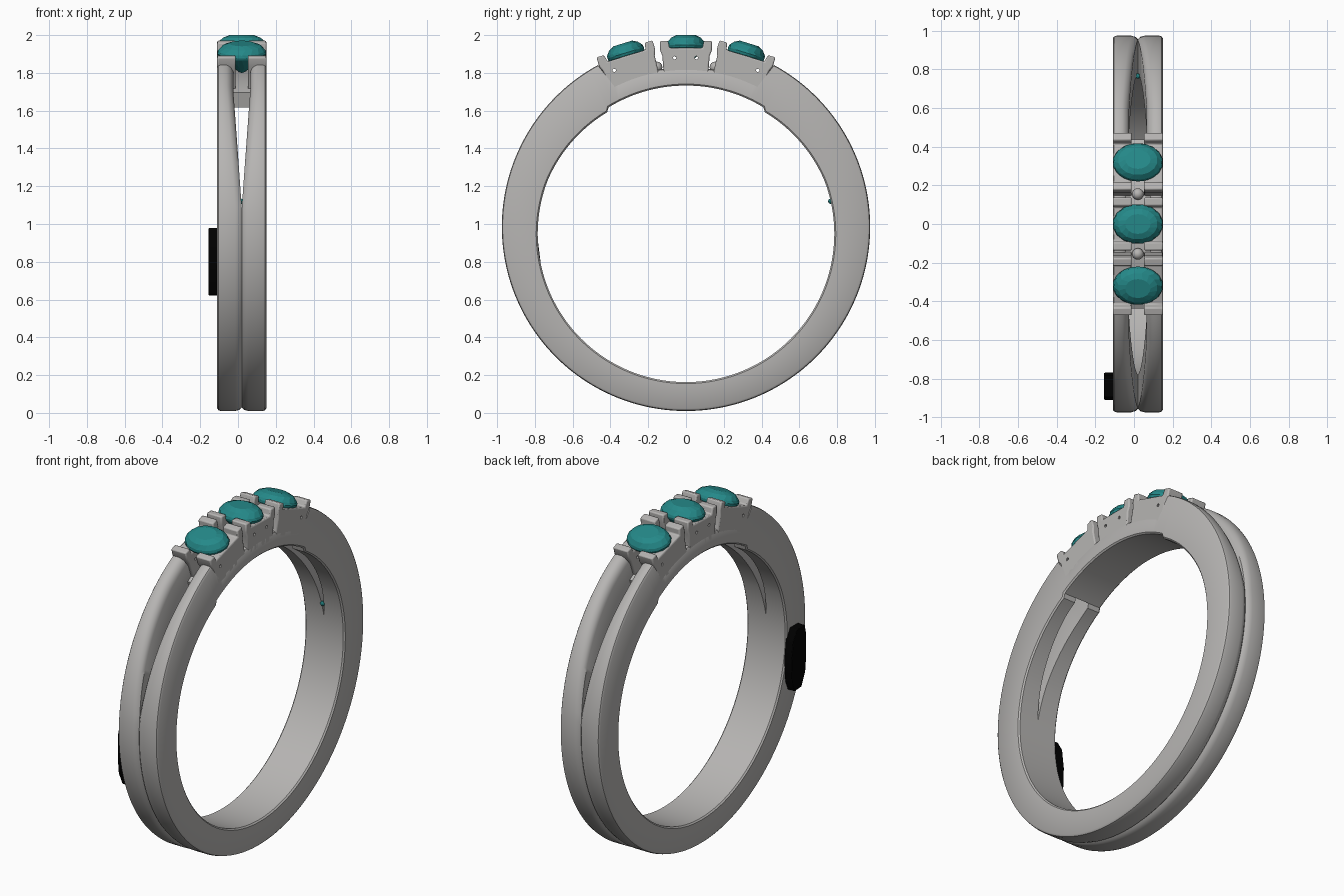
import bpy, bmesh, math
from math import sin, cos, pi

if "Cube" in bpy.data.objects:
    bpy.data.objects.remove(bpy.data.objects["Cube"])

CX = 0.02                      # ring's middle plane in x
OUT_C, OUT_R = 0.985, 0.975    # outer circle
IN_C, IN_R = 0.948, 0.785      # inner circle
TILT = math.radians(17)


def material(name, rgb):
    m = bpy.data.materials.new(name)
    m.diffuse_color = (*rgb, 1)
    m.use_nodes = True
    m.node_tree.nodes["Principled BSDF"].inputs["Base Color"].default_value = m.diffuse_color
    return m


SILVER = material("silver", (0.47, 0.46, 0.45))
TEAL = material("teal_stone", (0.018, 0.25, 0.25))
BLACK = material("black", (0.0, 0.0, 0.0))


def make(name, bm, mat, loc=(0, 0, 0), rot_x=0.0, smooth=True):
    bmesh.ops.recalc_face_normals(bm, faces=bm.faces)
    me = bpy.data.meshes.new(name)
    bm.to_mesh(me)
    bm.free()
    me.materials.append(mat)
    ob = bpy.data.objects.new(name, me)
    bpy.context.collection.objects.link(ob)
    ob.location = loc
    ob.rotation_euler.x = rot_x
    if smooth:
        bpy.ops.object.select_all(action='DESELECT')
        ob.select_set(True)
        bpy.context.view_layer.objects.active = ob
        bpy.ops.object.shade_smooth_by_angle(angle=math.radians(35))
    return ob


def loft(bm, rings, closed):
    """Skin a list of equal-length point loops."""
    vs = [[bm.verts.new(p) for p in r] for r in rings]
    n = len(vs[0])
    for i in range(len(vs) if closed else len(vs) - 1):
        a, b = vs[i], vs[(i + 1) % len(vs)]
        for j in range(n):
            k = (j + 1) % n
            bm.faces.new((a[j], a[k], b[k], b[j]))
    if not closed:
        bm.faces.new(vs[0])
        bm.faces.new(vs[-1])


def extrude_yz(profile, x0, x1):
    bm = bmesh.new()
    loft(bm, [[(x, y, z) for y, z in profile] for x in (x0, x1)], False)
    return bm


def mirror_x(ob):
    m = ob.modifiers.new("mirror", 'MIRROR')
    m.use_mirror_merge = False


def bevel(ob, w):
    b = ob.modifiers.new("bevel", 'BEVEL')
    b.width, b.segments, b.limit_method = w, 2, 'ANGLE'


# Shank: half section swept round the finger, opening into a split near the top
def shank_section(t):
    a = abs(t)
    out_r = 0.845 if a < 0.475 else OUT_R
    in_r = IN_R
    if 0.575 < a < 1.2:
        in_r -= 0.018 * (1.2 - a) / 0.625
    zmid = OUT_C + 0.9 * cos(t)
    g = 0.045 * min(1, max(0, (zmid - 1.08) / 0.6))
    inner = (in_r * sin(t), IN_C + in_r * cos(t))
    outer = (out_r * sin(t), OUT_C + out_r * cos(t))

    def at(u, f):               # f: depth below the outer surface
        return (u, outer[0] - f * sin(t), outer[1] - f * cos(t))

    def up(u, f):               # f: height above the inner surface
        return (u, inner[0] + f * sin(t), inner[1] + f * cos(t))
    return [up(g, 0), up(0.122, 0), up(0.13, 0.008), at(0.13, 0.014),
            at(0.123, 0.004), at(0.11, 0), at(g + 0.035, 0),
            at(g + 0.012, 0.006 + 0.2 * g), at(g, 0.018 + 0.5 * g)]


N = 240
bm = bmesh.new()
loft(bm, [shank_section(-pi + 2 * pi * i / N) for i in range(N)], True)
mirror_x(make("split_shank", bm, SILVER, (CX, 0, 0)))

# Bridge: solid arc closing the split below the stones
bm = bmesh.new()
rings = []
for i in range(49):
    t = -0.55 + 1.1 * i / 48
    yi, zi = IN_R * sin(t), IN_C + IN_R * cos(t)
    yo, zo = 0.835 * sin(t), OUT_C + 0.835 * cos(t)
    rings.append([(-0.09, yi, zi), (0.09, yi, zi), (0.09, yo, zo), (-0.09, yo, zo)])
loft(bm, rings, False)
make("bridge", bm, SILVER, (CX, 0, 0))


# Head: pair of side rails whose raised ends are the prongs
def head(name, y, z, rot, w, pins):
    half = [(w - 0.02, -0.17), (w - 0.012, -0.06), (w, -0.03), (w, 0.02),
            (w - 0.042, 0.02), (w - 0.05, -0.018)]
    prof = half + [(-a, b) for a, b in reversed(half)]
    rail = make(name + "_rails", extrude_yz(prof, 0.032, 0.13), SILVER, (CX, y, z), rot)
    bevel(rail, 0.007)
    mirror_x(rail)
    # pin holes through the rails
    bm = bmesh.new()
    for py, pz in pins:
        ring = [(py + 0.009 * cos(i * pi / 4), pz + 0.009 * sin(i * pi / 4)) for i in range(8)]
        loft(bm, [[(x, a, b) for a, b in ring] for x in (-0.3, 0.3)], False)
    cutter = make(name + "_pin_cutter", bm, SILVER, (CX, y, z), rot, False)
    cutter.hide_render = True
    cutter.hide_viewport = True
    boo = rail.modifiers.new("pins", 'BOOLEAN')
    boo.object, boo.operation, boo.solver = cutter, 'DIFFERENCE', 'EXACT'


# Stone: faceted oval with table, crown, girdle and pavilion
def stone(name, loc, rot, rx, ry, levels, sides=16):
    bm = bmesh.new()
    rings = []
    for k, (f, z) in enumerate(levels):
        rings.append([(rx * f * cos(2 * pi * (i + 0.5 * (k % 2)) / sides),
                       ry * f * sin(2 * pi * (i + 0.5 * (k % 2)) / sides), z)
                      for i in range(sides)])
    loft(bm, rings, False)
    make(name, bm, TEAL, loc, rot, False)


CUT = [(0.5, 0.05), (0.78, 0.036), (0.96, 0.012), (1.0, -0.002),
       (0.97, -0.014), (0.5, -0.07), (0.08, -0.11)]
for name, s in (("front", -1), ("centre", 0), ("back", 1)):
    y, z, rot = 0.32 * s, 1.95 - 0.042 * abs(s), -s * TILT
    pins = [(0.085 * s, -0.073)] if s else [(-0.06, -0.07), (0.055, -0.07)]
    head(name + "_head", y, z, rot, 0.155 if s else 0.137, pins)
    stone(name + "_stone", (CX, y, z), rot, 0.131, 0.103, CUT)

# Small round beads between the heads
for s in (-1, 1):
    bm = bmesh.new()
    bmesh.ops.create_uvsphere(bm, u_segments=16, v_segments=8, radius=0.03)
    make("bead_back" if s > 0 else "bead_front", bm, SILVER, (CX, s * 0.155, 1.83))

# Tiny hidden stone on the inside of the band
bm = bmesh.new()
bmesh.ops.create_icosphere(bm, subdivisions=2, radius=0.014)
make("hidden_stone", bm, TEAL, (CX, 0.766, 1.12), 0, False)

# Black plate on the side of the band
plate = [(-0.80, 0.62), (-0.865, 0.625), (-0.9, 0.70), (-0.91, 0.80), (-0.91, 0.92),
         (-0.895, 0.98), (-0.82, 0.98), (-0.785, 0.92), (-0.77, 0.80), (-0.775, 0.68)]
ob = make("side_plate", extrude_yz(plate, -0.155, -0.105), BLACK)
bevel(ob, 0.004)
